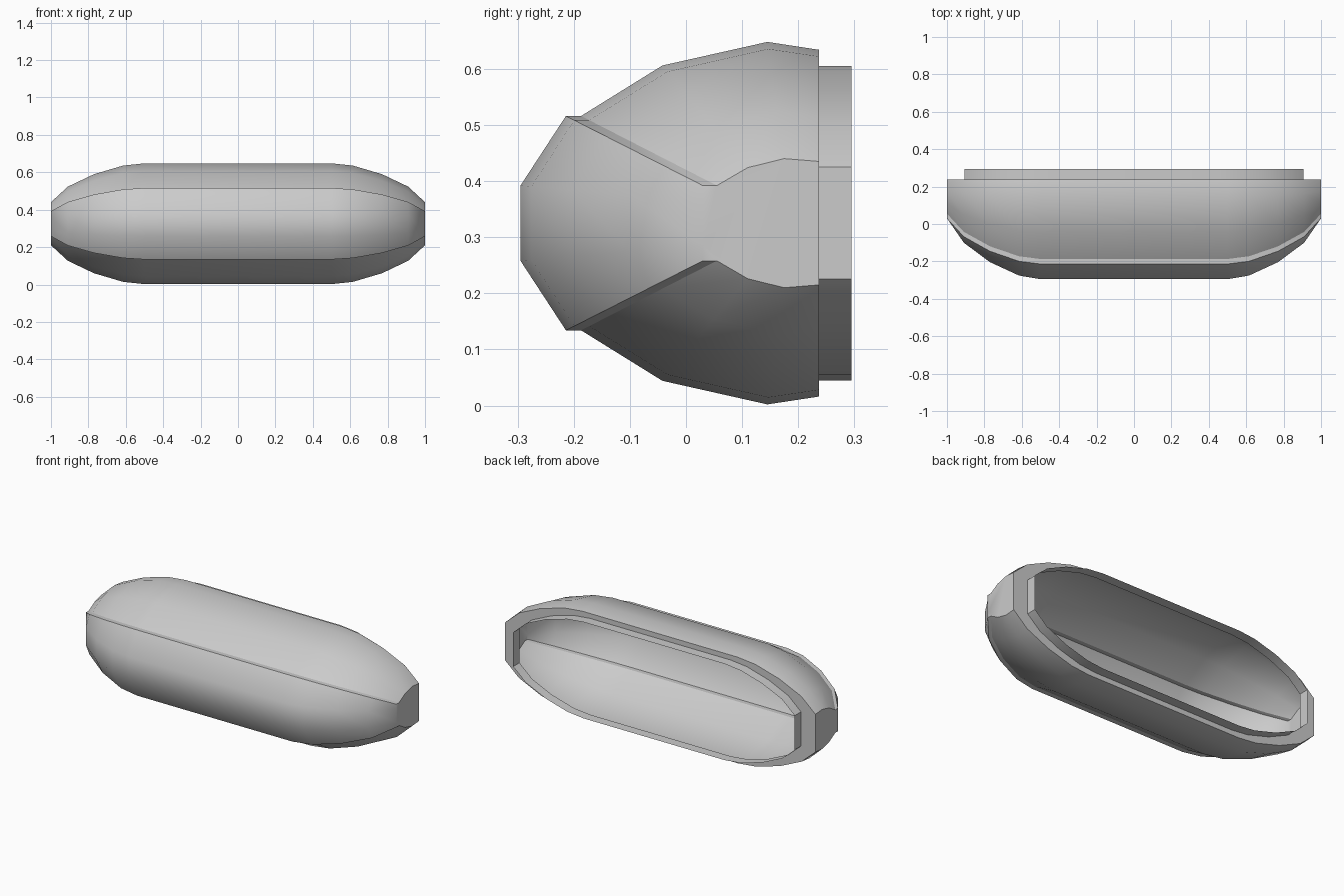
import bpy, bmesh, math

if "Cube" in bpy.data.objects:
    bpy.data.objects.remove(bpy.data.objects["Cube"])

ZC = 0.325                      # height of the long axis
# stations along x and how far each has morphed to the end profile
HALF = [(0.5, 0.0), (0.615, 0.06), (0.77, 0.28), (0.91, 0.6), (1.0, 1.0)]
STATIONS = [(-x, t) for x, t in reversed(HALF)] + HALF

# upper half profiles (y, height above axis): middle, end
HOUSING = [((0.237, 0.309), (0.237, 0.110)), ((0.145, 0.323), (0.175, 0.115)),
           ((-0.042, 0.281), (0.110, 0.099)), ((-0.187, 0.191), (0.055, 0.067))]
LENS = [((-0.187, 0.191), (0.055, 0.067)), ((-0.214, 0.191), (0.030, 0.067)),
        ((-0.295, 0.067), (0.030, 0.040))]
RIM_SCALE = 0.907


def section(profile, x, t, s=1.0):
    return [(x * s, a[0] + (b[0] - a[0]) * t, s * (a[1] + (b[1] - a[1]) * t))
            for a, b in profile]


def flip(points):
    return [(x, y, -z) for x, y, z in reversed(points)]


def strips(bm, rows, closed=False):
    vs = [[bm.verts.new((x, y, z + ZC)) for x, y, z in r] for r in rows]
    pairs = list(zip(vs, vs[1:])) + ([(vs[-1], vs[0])] if closed else [])
    for a, b in pairs:
        for i in range(len(a) - 1):
            bm.faces.new((a[i], a[i + 1], b[i + 1], b[i]))
    return vs


def finish(bm, name):
    bmesh.ops.remove_doubles(bm, verts=bm.verts, dist=1e-5)
    bmesh.ops.recalc_face_normals(bm, faces=bm.faces)
    # an open shell: make sure the front faces look toward -y
    if sum(f.normal.y * f.calc_area() for f in bm.faces
           if f.calc_center_median().y < 0.2) > 0:
        bmesh.ops.reverse_faces(bm, faces=bm.faces)
    me = bpy.data.meshes.new(name)
    bm.to_mesh(me)
    bm.free()
    ob = bpy.data.objects.new(name, me)
    bpy.context.collection.objects.link(ob)
    bpy.ops.object.select_all(action='DESELECT')
    ob.select_set(True)
    bpy.context.view_layer.objects.active = ob
    bpy.ops.object.shade_smooth_by_angle(angle=math.radians(40))
    return ob


# housing: upper and lower bands
bm = bmesh.new()
upper = [section(HOUSING, x, t) for x, t in STATIONS]
strips(bm, upper)
strips(bm, [flip(r) for r in upper])

# back flange and the raised lip standing on it
ring = []
for x, t in STATIONS:
    outer = section(HOUSING[:1], x, t)[0]
    inner = section(HOUSING[:1], x, t, RIM_SCALE)[0]
    ring.append([outer, inner, (inner[0], 0.295, inner[2])])
ring += [[(x, y, -z) for x, y, z in r] for r in reversed(ring)]
strips(bm, ring, closed=True)
finish(bm, "housing")

# front lens with the flat end caps
bm = bmesh.new()
rows = []
for x, t in STATIONS:
    half = section(LENS, x, t)
    rows.append(half + flip(half))
vs = strips(bm, rows)
for row, x in ((vs[0], -1), (vs[-1], 1)):
    top = section(HOUSING[:3], x, 1)
    loop = [bm.verts.new((a, b, c + ZC)) for a, b, c in flip(top)[0:3] + top]
    bm.faces.new(row + loop)
finish(bm, "lens")
